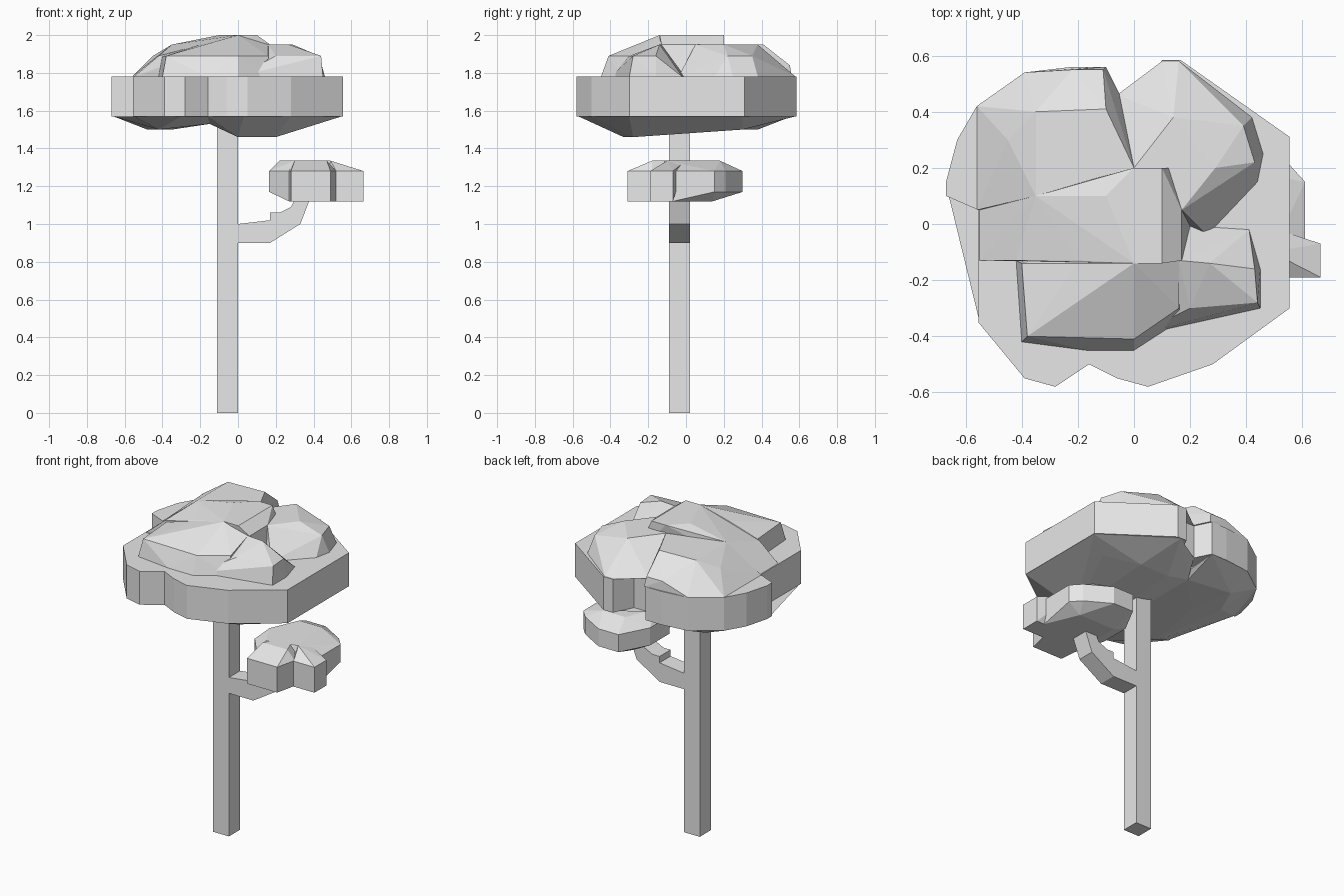
import bpy
import bmesh

cube = bpy.data.objects.get("Cube")
if cube:
    bpy.data.objects.remove(cube, do_unlink=True)

# Heights of the main canopy: rim edges, then the steps of the dome
KEEL, BELLY, VALLEY, RIM_LOW = 1.46, 1.5, 1.53, 1.57
RIM_TOP, STEP, SHELF, RIDGE, PEAK = 1.78, 1.84, 1.89, 1.95, 2
# Heights of the small canopy
SMALL_LOW, SMALL_UNDERCUT, SMALL_EDGE, SMALL_TOP = 1.12, 1.17, 1.28, 1.335

colour = (.8, .8, .8, 1)
grey = bpy.data.materials.new("light grey")
grey.diffuse_color = colour
grey.use_nodes = True
grey.node_tree.nodes["Principled BSDF"].inputs["Base Color"].default_value = colour


def finish(name, bm):
    bmesh.ops.recalc_face_normals(bm, faces=bm.faces)
    mesh = bpy.data.meshes.new(name)
    bm.to_mesh(mesh)
    bm.free()
    mesh.materials.append(grey)
    obj = bpy.data.objects.new(name, mesh)
    bpy.context.collection.objects.link(obj)


def extrude_outline(name, corners, shift):
    """Extrude a closed outline into a block, along the given shift."""
    bm = bmesh.new()
    face = bm.faces.new([bm.verts.new(corner) for corner in corners])
    result = bmesh.ops.extrude_face_region(bm, geom=[face])
    moved = [item for item in result["geom"] if isinstance(item, bmesh.types.BMVert)]
    bmesh.ops.translate(bm, vec=shift, verts=moved)
    caps = [f for f in bm.faces if len(f.verts) == len(corners)]
    if len(corners) > 4:
        bmesh.ops.triangulate(bm, faces=caps)
    finish(name, bm)


def side_profile(name, profile, front=-.09, depth=.11):
    """Extrude a side profile from front to back."""
    extrude_outline(name, [(x, front, z) for x, z in profile], (0, depth, 0))


def faceted_lobe(name, layers):
    """Wrap a faceted hull around points grouped by height."""
    bm = bmesh.new()
    for height, points in layers.items():
        for x, y in points:
            bm.verts.new((x, y, height))
    result = bmesh.ops.convex_hull(bm, input=bm.verts)
    spare = {item for item in result["geom_interior"] + result["geom_unused"]
             if isinstance(item, bmesh.types.BMVert)}
    bmesh.ops.delete(bm, geom=list(spare), context="VERTS")
    finish(name, bm)


# Trunk and bent side branch
side_profile("trunk", [(-.11, 0), (0, 0), (0, RIM_LOW), (-.11, RIM_LOW)])
side_profile("branch", [(0, .9), (.17, .9), (.33, 1), (.38, 1.13), (.3, 1.13), (.28, 1.09),
                        (.22, 1.06), (.17, 1.06), (.17, 1.02), (0, 1)])

# Lobed vertical rim of the main canopy
rim = [(-.67, .1), (-.67, .15), (-.63, .3), (-.56, .42), (-.39, .54), (-.22, .56), (-.11, .56),
       (-.06, .46), (.04, .46), (.1, .585), (.165, .585), (.555, .31), (.555, -.3), (.28, -.5),
       (.05, -.58), (-.06, -.55), (-.16, -.5), (-.28, -.58), (-.39, -.55), (-.555, -.35),
       (-.555, .05)]
extrude_outline("canopy_rim", [(x, y, RIM_LOW) for x, y in rim], (0, 0, RIM_TOP - RIM_LOW))

# Two shallow bellies under the rim
valley = [(-.15, -.3), (-.15, .3)]
faceted_lobe("left_belly", {
    RIM_LOW: [(-.66, .1), (-.56, .42), (-.39, .54), (-.11, .56), (-.16, -.5), (-.3, -.57),
              (-.55, -.35)],
    VALLEY: valley,
    BELLY: [(-.42, -.3), (-.48, .2), (-.4, .38), (-.35, .1)]})
faceted_lobe("right_belly", {
    RIM_LOW: [(.03, -.57), (.28, -.5), (.55, -.3), (.55, .3), (.14, .58), (-.06, .46),
              (-.16, -.5)],
    VALLEY: valley + [(.42, -.2), (.4, .2)],
    BELLY: [(0, .3), (.2, .3), (0, 0)],
    KEEL: [(0, -.33), (.2, -.28)]})

# Faceted dome on top of the rim
faceted_lobe("crown", {
    RIM_TOP: [(-.55, .05), (-.55, -.13), (.2, -.1), (.2, .2)],
    SHELF: [(-.42, -.13)],
    RIDGE: [(-.35, .1), (-.2, -.13), (.17, -.13), (.17, .05)],
    PEAK: [(-.1, .1), (0, .2), (.1, .2), (0, -.14), (.1, -.14)]})
faceted_lobe("front_lobe", {
    RIM_TOP: [(-.4, -.42), (-.17, -.45), (0, -.45), (.17, -.34), (-.42, -.13), (.1, 0)],
    SHELF: [(-.38, -.4), (0, -.41), (.16, -.3), (-.4, -.14)],
    RIDGE: [(-.2, -.14), (.16, -.13)],
    PEAK: [(0, -.14)]})
faceted_lobe("right_lobe", {
    RIM_TOP: [(0, -.4), (.17, -.34), (.45, -.3), (.45, -.16), (.41, -.02), (.26, -.04), (.1, 0)],
    SHELF: [(.2, -.3), (.44, -.28), (.43, -.16)],
    RIDGE: [(.16, -.13), (.27, -.14)]})
faceted_lobe("back_left_lobe", {
    RIM_TOP: [(-.56, .05), (-.56, .42), (-.39, .54), (-.1, .56), (-.05, .46), (0, .1)],
    STEP: [(-.22, .55), (-.11, .55)],
    SHELF: [(-.45, .3), (-.4, .1)],
    RIDGE: [(-.35, .4), (-.1, .41), (0, .2), (-.35, .1)]})
faceted_lobe("back_right_lobe", {
    RIM_TOP: [(-.06, .46), (.1, .58), (.16, .58), (.42, .38), (.46, .25), (.44, .15),
              (.26, -.04), (0, .1)],
    SHELF: [(.39, .35), (.43, .22)],
    RIDGE: [(.14, .38), (.29, .2), (.17, .05), (0, .2)]})

# Small canopy carried by the branch, undercut towards its back
back_edge = [(.165, -.07), (.165, .12), (.26, .3), (.4, .3), (.555, .21), (.61, .15)]
faceted_lobe("small_canopy_back_lobe", {
    SMALL_LOW: [(.27, -.2), (.27, .14), (.52, .14), (.61, -.07)],
    SMALL_UNDERCUT: back_edge,
    SMALL_EDGE: back_edge + [(.27, -.2), (.61, -.07)],
    SMALL_TOP: [(.22, 0), (.3, .18), (.45, .18), (.49, -.1), (.3, -.15)]})
front_edge = [(.28, -.31), (.49, -.31), (.52, -.18), (.4, 0), (.27, -.18)]
faceted_lobe("small_canopy_front_lobe", {
    SMALL_LOW: front_edge,
    SMALL_EDGE: front_edge,
    SMALL_TOP: [(.3, -.18), (.47, -.18), (.4, 0)]})
right_edge = [(.665, -.07), (.665, -.19), (.52, -.19), (.45, -.07)]
faceted_lobe("small_canopy_right_lobe", {
    SMALL_LOW: right_edge,
    SMALL_EDGE: right_edge,
    SMALL_TOP: [(.49, -.1), (.45, 0)]})
